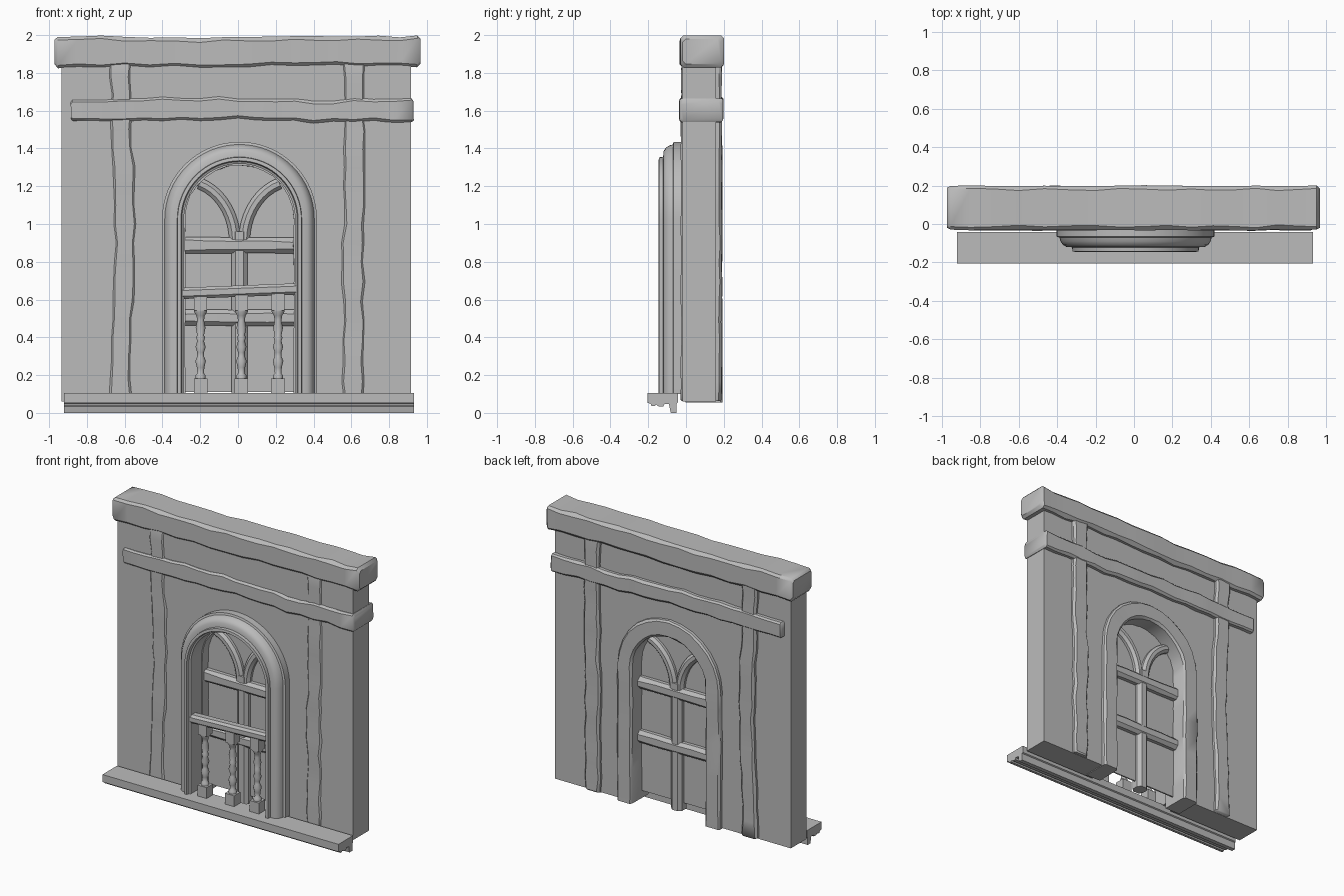
import bpy, bmesh, math, random
from mathutils import Vector

random.seed(4)
if "Cube" in bpy.data.objects:
    bpy.data.objects.remove(bpy.data.objects["Cube"], do_unlink=True)

# One plain stone colour
stone = bpy.data.materials.new("plain_grey")
stone.use_nodes = True
grey = (0.5, 0.5, 0.5, 1)
stone.diffuse_color = grey
stone.node_tree.nodes["Principled BSDF"].inputs["Base Color"].default_value = grey

CX, SPRING, BASE = 0.008, 1.025, 0.06   # arch centre, springing height, wall foot


def finish(name, bm, angle=35):
    bmesh.ops.recalc_face_normals(bm, faces=bm.faces[:])
    mesh = bpy.data.meshes.new(name)
    bm.to_mesh(mesh)
    bm.free()
    mesh.materials.append(stone)
    ob = bpy.data.objects.new(name, mesh)
    bpy.context.collection.objects.link(ob)
    bpy.ops.object.select_all(action='DESELECT')
    ob.select_set(True)
    bpy.context.view_layer.objects.active = ob
    bpy.ops.object.shade_smooth_by_angle(angle=math.radians(angle))
    return ob


def skin(name, rings, angle=35):
    """Join closed rings of points into a capped solid."""
    bm = bmesh.new()
    loops = [[bm.verts.new(p) for p in ring] for ring in rings]
    n = len(loops[0])
    for a, b in zip(loops, loops[1:]):
        for i in range(n):
            j = (i + 1) % n
            bm.faces.new((a[i], a[j], b[j], b[i]))
    bm.faces.new(loops[0])
    bm.faces.new(loops[-1][::-1])
    return finish(name, bm, angle)


def slab(name, points, y0, y1):
    """Extrude an x-z outline from y0 to y1."""
    return skin(name, [[(x, y, z) for x, z in points] for y in (y0, y1)])


def box(name, x, y, z0, z1, half):
    ring = [(x - half, y - half), (x + half, y - half), (x + half, y + half), (x - half, y + half)]
    return skin(name, [[(a, b, z) for a, b in ring] for z in (z0, z1)])


def resample(path, step):
    out = []
    for a, b in zip(path, path[1:]):
        a, b = Vector(a), Vector(b)
        n = max(1, round((b - a).length / step))
        out += [a.lerp(b, i / n) for i in range(n)]
    return out + [Vector(path[-1])]


def beam(name, path, half, y0, y1, chamfer=0.02, rough=0.0, step=0.09, end=0.0):
    """Sweep a chamfered section along an x-z path, with hewn wobble."""
    pts = resample(path, step)
    if end:   # worn ends
        pts.insert(1, pts[0] + (pts[1] - pts[0]).normalized() * end)
        pts.insert(-1, pts[-1] + (pts[-2] - pts[-1]).normalized() * end)
    rings = []
    for i, p in enumerate(pts):
        t = (pts[min(i + 1, len(pts) - 1)] - pts[max(i - 1, 0)]).normalized()
        side = Vector((-t.y, t.x))
        shrink = end * 0.7 if i in (0, len(pts) - 1) else 0
        hi, lo = [half - shrink + random.uniform(-rough, rough) for _ in range(2)]
        f, b = y0 + shrink, y1 - shrink
        f += random.uniform(0, rough)
        b -= random.uniform(0, rough)
        c = chamfer * random.uniform(0.6, 1.1) if rough else chamfer
        section = [(-lo, f + c), (c - lo, f), (hi - c, f), (hi, f + c),
                   (hi, b - c), (hi - c, b), (c - lo, b), (-lo, b - c)]
        ring = []
        for s, y in section:
            q = p + side * s
            ring.append((q.x, y, min(q.y, 2.0)))
        rings.append(ring)
    return skin(name, rings, 40)


def arch_stations(z0, steps, leg=1):
    """Direction angle and drop below the springing, left foot to right foot."""
    drop = SPRING - z0
    left = [(math.pi, drop * (1 - i / leg)) for i in range(leg)]
    arc = [(math.pi * (1 - i / steps), 0) for i in range(steps + 1)]
    return left + arc + [(0, drop * (i + 1) / leg) for i in range(leg)]


def arch_sweep(name, profile, z0, steps, leg=1, rough=0.0):
    rings = []
    for a, drop in arch_stations(z0, steps, leg):
        ring = []
        for r, y in profile:
            r += random.uniform(-rough, rough)
            y -= random.uniform(0, rough)
            ring.append((CX + r * math.cos(a), y, SPRING + r * math.sin(a) - drop))
        rings.append(ring)
    return skin(name, rings)


def arch_outline(r, z0, steps):
    return [(CX + r * math.cos(a), SPRING + r * math.sin(a) - d)
            for a, d in arch_stations(z0, steps)]


# Wall with arched doorway cut out of its foot
wall_outline = [(-0.935, BASE), (-0.935, 1.9), (0.917, 1.9), (0.917, BASE)]
slab("wall", wall_outline + arch_outline(0.34, BASE, 24)[::-1], -0.018, 0.16)

# Hewn timbers, standing proud on both faces
beam("top_beam", [(-0.972, 1.91), (-0.6, 1.912), (-0.2, 1.905), (0.3, 1.917), (0.967, 1.912)],
     0.081, -0.034, 0.202, 0.022, 0.006, 0.12, 0.018)
beam("cross_beam", [(-0.885, 1.6), (-0.5, 1.608), (0, 1.612), (0.4, 1.597), (0.93, 1.602)],
     0.059, -0.036, 0.2, 0.016, 0.006, 0.1, 0.01)
beam("left_post", [(-0.622, 0.062), (-0.62, 0.4), (-0.605, 0.7), (-0.597, 1.0),
                   (-0.605, 1.3), (-0.622, 1.5), (-0.622, 1.87)],
     0.058, -0.03, 0.192, 0.015, 0.006, 0.1, 0.008)
beam("right_post", [(0.612, 0.062), (0.61, 0.8), (0.618, 1.3), (0.615, 1.87)],
     0.059, -0.03, 0.192, 0.015, 0.006, 0.1, 0.008)

# Moulded front surround and rough rear surround
arch_sweep("front_moulding", [
    (0.41, 0.0), (0.41, -0.066), (0.396, -0.07), (0.39, -0.09), (0.378, -0.108), (0.36, -0.119),
    (0.33, -0.121), (0.328, -0.143), (0.31, -0.145), (0.305, -0.125), (0.294, -0.12),
    (0.294, 0.0)], 0.1, 32)
arch_sweep("rear_surround", [
    (0.287, 0.0), (0.287, 0.18), (0.3, 0.194), (0.392, 0.194), (0.405, 0.182), (0.405, 0.0)],
    0.055, 14, 8, 0.004)

# Window pane and glazing bars
slab("window_pane", arch_outline(0.295, 0.11, 24), 0.065, 0.075)
beam("centre_mullion", [(CX, BASE), (CX, 0.96)], 0.043, 0.025, 0.115, 0.022)
for name, z in (("upper_bar", 0.887), ("lower_bar", 0.503)):
    beam(name, [(CX - 0.295, z), (CX + 0.295, z)], 0.043, 0.018, 0.122, 0.024, 0.003, 0.15)
for name, s in (("left_tracery", -1), ("right_tracery", 1)):
    arc = [(CX + s * (0.295 - 0.27 * math.cos(a)), 0.91 + 0.32 * math.sin(a))
           for a in [math.radians(i * 8) for i in range(10)]]
    beam(name, arc, 0.03, 0.028, 0.112, 0.018)

# Balustrade: slightly crooked rail on turned balusters
beam("hand_rail", [(CX - 0.3, 0.633), (CX + 0.3, 0.656)], 0.03, -0.125, -0.055, 0.015)
turning = [(0.18, 0.026), (0.2, 0.026), (0.21, 0.017), (0.24, 0.02), (0.275, 0.028), (0.3, 0.018),
           (0.32, 0.018), (0.35, 0.027), (0.38, 0.018), (0.4, 0.024), (0.41, 0.018),
           (0.45, 0.026), (0.49, 0.018), (0.515, 0.022), (0.535, 0.034), (0.545, 0.034)]
RY = -0.085
for label, x in (("left", -0.198), ("middle", 0.018), ("right", 0.212)):
    skin(label + "_baluster", [[(x + r * math.cos(k * math.pi / 6), RY + r * math.sin(k * math.pi / 6), z)
                                for k in range(12)] for z, r in turning], 50)
    box(label + "_baluster_foot", x, RY, 0.1, 0.182, 0.036)
    box(label + "_baluster_cap", x, RY, 0.542, 0.635, 0.034)

# Sill with stepped underside
sill = [(-0.205, 0.105), (-0.205, 0.052), (-0.188, 0.05), (-0.183, 0.036), (-0.165, 0.036),
        (-0.16, 0.045), (-0.145, 0.034), (-0.12, 0.034), (-0.115, 0.046), (-0.09, 0.046),
        (-0.085, 0.02), (-0.08, 0.0), (-0.05, 0.0), (-0.05, 0.05), (-0.042, 0.055), (-0.042, 0.105)]
skin("sill", [[(x, y, z) for y, z in sill] for x in (-0.92, 0.932)], 30)
